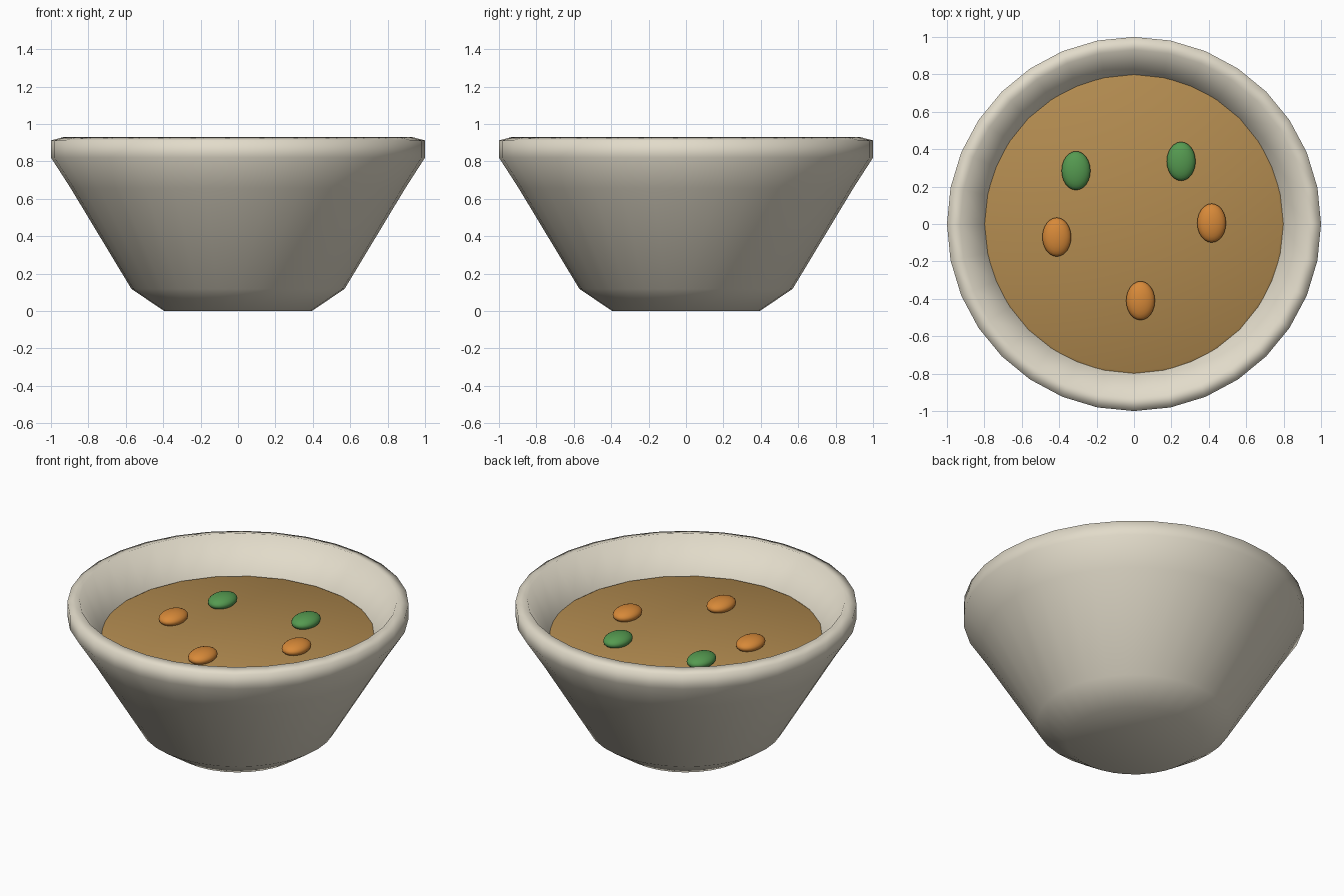
import bpy, bmesh, math
from mathutils import Matrix

if "Cube" in bpy.data.objects:
    bpy.data.objects.remove(bpy.data.objects["Cube"])


def material(name, rgb):
    m = bpy.data.materials.new(name)
    m.diffuse_color = (*rgb, 1)
    m.use_nodes = True
    m.node_tree.nodes["Principled BSDF"].inputs["Base Color"].default_value = m.diffuse_color
    return m


def finish(name, bm, mat, smooth_angle=None):
    bmesh.ops.recalc_face_normals(bm, faces=bm.faces)
    me = bpy.data.meshes.new(name)
    bm.to_mesh(me)
    bm.free()
    me.materials.append(mat)
    ob = bpy.data.objects.new(name, me)
    bpy.context.collection.objects.link(ob)
    bpy.ops.object.select_all(action='DESELECT')
    bpy.context.view_layer.objects.active = ob
    ob.select_set(True)
    if smooth_angle is None:
        bpy.ops.object.shade_smooth()
    else:
        bpy.ops.object.shade_smooth_by_angle(angle=math.radians(smooth_angle))
    return ob


def lathe(name, profile, sides, mat, smooth_angle=None):
    """Spin an (r, z) profile around z; both ends lie on the axis."""
    bm = bmesh.new()
    verts = [bm.verts.new((r, 0, z)) for r, z in profile]
    edges = [bm.edges.new(pair) for pair in zip(verts, verts[1:])]
    bmesh.ops.spin(bm, geom=verts + edges, cent=(0, 0, 0), axis=(0, 0, 1),
                   angle=2 * math.pi, steps=sides, use_merge=True)
    bmesh.ops.remove_doubles(bm, verts=bm.verts, dist=0.0005)
    return finish(name, bm, mat, smooth_angle)


cream = material("cream", (0.76, 0.71, 0.59))
broth = material("broth", (0.45, 0.26, 0.08))
orange = material("orange", (0.68, 0.25, 0.04))
green = material("green", (0.09, 0.32, 0.08))

# Bowl: outer wall, rounded lip, inner wall
lathe("bowl", [(0, 0), (0.395, 0), (0.57, 0.118), (0.895, 0.657), (1, 0.82),
               (1, 0.912), (0.93, 0.93), (0.80, 0.715), (0.50, 0.22),
               (0.36, 0.12), (0, 0.12)], 32, cream)

# Soup: shallow disc with a softened edge
lathe("soup", [(0, 0.66), (0.775, 0.66), (0.805, 0.68), (0.805, 0.71),
               (0.79, 0.718), (0, 0.718)], 24, broth, 40)

# Vegetable pieces floating on the soup
pieces = [("carrot_left", -0.413, -0.07, orange),
          ("carrot_right", 0.415, 0.005, orange),
          ("carrot_front", 0.035, -0.41, orange),
          ("pea_left", -0.31, 0.285, green),
          ("pea_right", 0.252, 0.335, green)]
for name, x, y, mat in pieces:
    bm = bmesh.new()
    bmesh.ops.create_uvsphere(bm, u_segments=24, v_segments=12, radius=1,
                              matrix=Matrix.Diagonal((0.077, 0.104, 0.041, 1)))
    finish(name, bm, mat).location = (x, y, 0.738)
